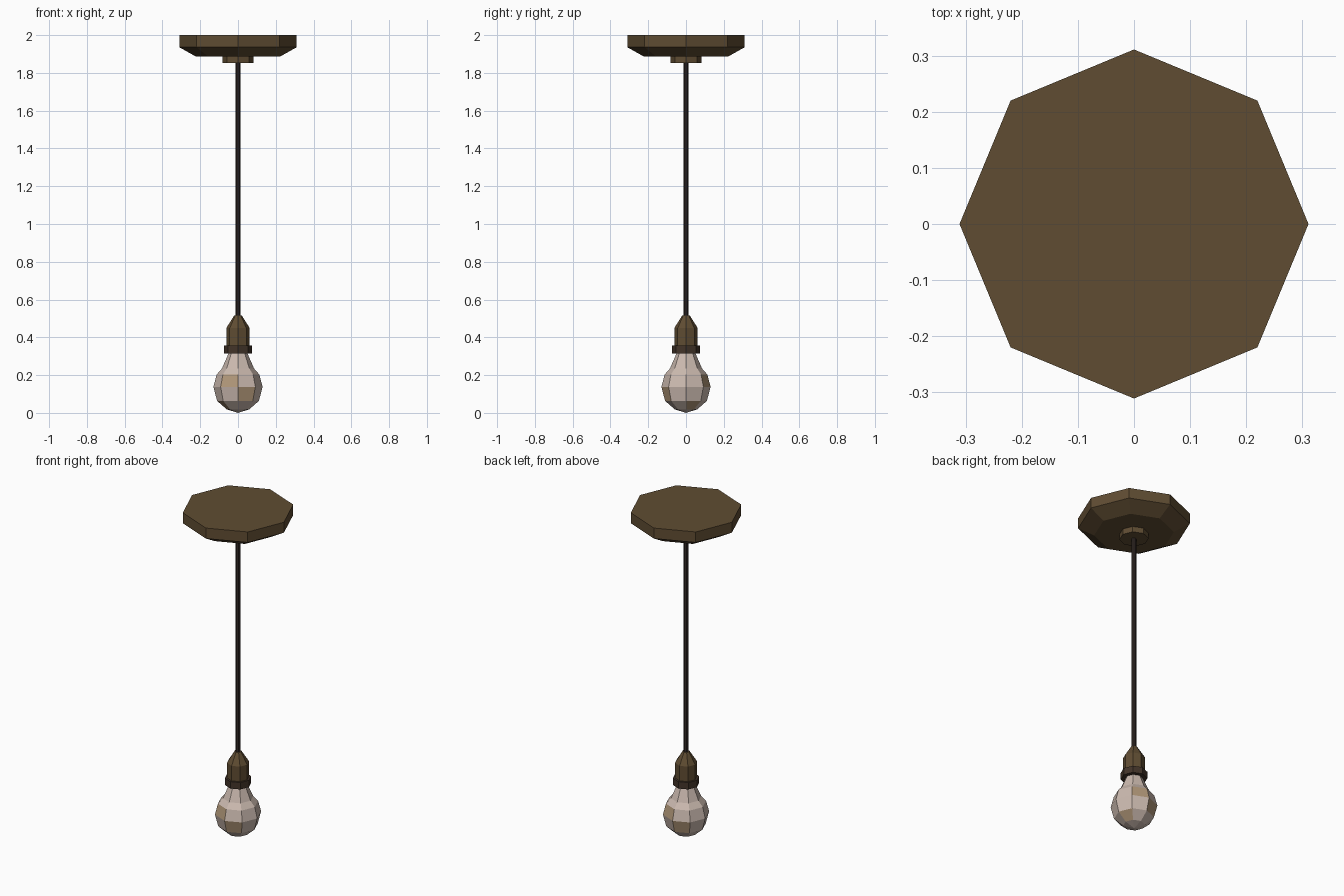
import bpy, bmesh
from math import cos, sin, pi

if "Cube" in bpy.data.objects:
    bpy.data.objects.remove(bpy.data.objects["Cube"])

SIDES = 8


def material(name, rgb):
    m = bpy.data.materials.new(name)
    m.diffuse_color = (*rgb, 1)
    m.use_nodes = True
    m.node_tree.nodes["Principled BSDF"].inputs["Base Color"].default_value = m.diffuse_color
    return m


bronze = material("bronze", (0.115, 0.073, 0.032))
dark_bronze = material("dark_bronze", (0.055, 0.034, 0.022))
cable = material("cable", (0.032, 0.022, 0.019))
glass = material("glass", (0.60, 0.49, 0.43))
glass_tan = material("glass_tan", (0.44, 0.31, 0.19))


def lathe(name, profile, mats, tint=()):
    """Spin (radius, z) points, listed top to bottom, into a flat-faced closed solid.
    tint lists (row, side) faces that take the second material."""
    bm = bmesh.new()
    rings = []
    for r, z in profile:
        if r == 0:
            rings.append([bm.verts.new((0, 0, z))] * SIDES)
        else:
            rings.append([bm.verts.new((r * cos(2 * pi * i / SIDES),
                                        r * sin(2 * pi * i / SIDES), z))
                          for i in range(SIDES)])
    for row, (a, b) in enumerate(zip(rings, rings[1:])):
        for i in range(SIDES):
            j = (i + 1) % SIDES
            corners = list(dict.fromkeys((a[i], b[i], b[j], a[j])))
            face = bm.faces.new(corners)
            face.material_index = int((row, i) in tint)
    if profile[0][0]:
        bm.faces.new(rings[0])
    if profile[-1][0]:
        bm.faces.new(rings[-1])
    bmesh.ops.recalc_face_normals(bm, faces=bm.faces)
    mesh = bpy.data.meshes.new(name)
    bm.to_mesh(mesh)
    bm.free()
    for m in mats:
        mesh.materials.append(m)
    obj = bpy.data.objects.new(name, mesh)
    bpy.context.collection.objects.link(obj)
    return obj


# Ceiling plate with chamfered underside, and its small collar
lathe("ceiling_plate", [(0.311, 2.0), (0.311, 1.936), (0.222, 1.886)], [bronze])
lathe("plate_collar", [(0.081, 1.89), (0.081, 1.852)], [bronze])

# Hanging cord
lathe("cord", [(0.013, 1.86), (0.013, 0.505)], [cable])

# Lamp socket and its rim
lathe("socket", [(0.02, 0.516), (0.062, 0.449), (0.062, 0.35)], [bronze])
lathe("socket_rim", [(0.074, 0.357), (0.074, 0.315)], [dark_bronze])

# Faceted bulb with a few warmer panes
lathe("bulb",
      [(0.05, 0.33), (0.05, 0.315), (0.085, 0.235), (0.113, 0.203),
       (0.13, 0.138), (0.111, 0.064), (0.06, 0.019), (0, 0.0)],
      [glass, glass_tan],
      tint={(3, 1), (3, 5), (4, 2), (4, 6), (5, 0), (5, 4)})
